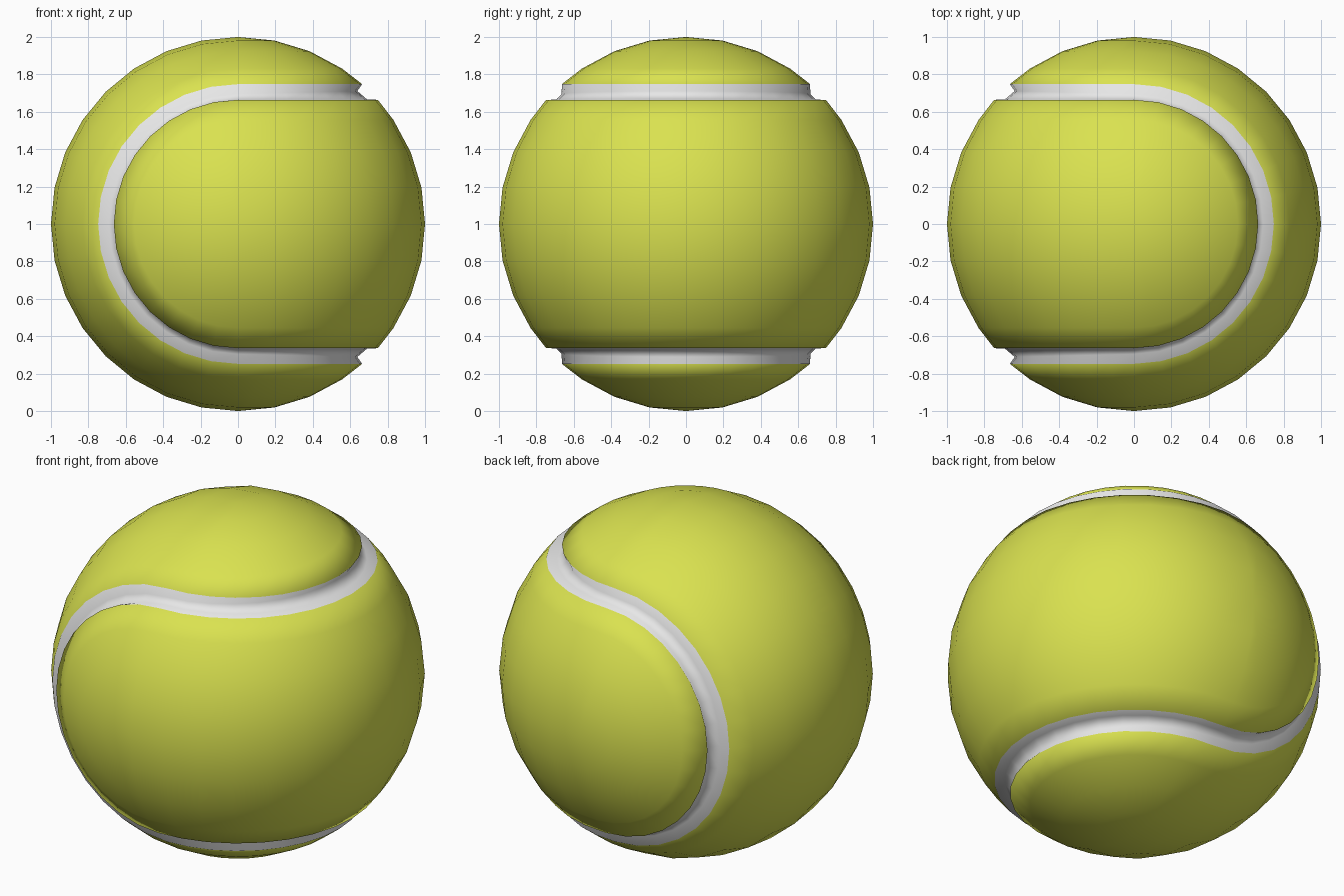
import bpy, bmesh, math
from mathutils import Matrix, Vector

cube = bpy.data.objects.get("Cube")
if cube:
    bpy.data.objects.remove(cube, do_unlink=True)


def make_material(name, colour):
    mat = bpy.data.materials.new(name)
    mat.use_nodes = True
    mat.diffuse_color = colour
    mat.node_tree.nodes["Principled BSDF"].inputs["Base Color"].default_value = colour
    return mat


STEPS = 16                      # segments per half turn
STEP = 180 / STEPS
GROOVE = 3.4                    # half width of the groove in degrees


def half_profile(bulge):
    """(angle, radius, is_seam) from equator to pole, with the groove at 45 degrees.
    bulge is 0 where the two seam halves meet and 1 in the middle of an arc."""
    plain = [(i * STEP, 1.0, False) for i in range(STEPS // 2 + 1)]
    groove = [
        (45 - GROOVE, 1.0, True),
        (43.7 + 0.3 * bulge, 0.962 - 0.003 * bulge, True),
        (46.3 + 1.8 * bulge, 0.962 - 0.007 * bulge, True),
        (45 + GROOVE, 1.0, False),
    ]
    return plain[:4] + groove + plain[5:]


def column(turn):
    """One meridian from the bottom pole to the top pole."""
    upper = half_profile(math.cos(turn))
    points = [(-a, r) for a, r, _ in reversed(upper[1:])] + [(a, r) for a, r, _ in upper]
    result = []
    for angle, radius in points:
        lat = math.radians(angle)
        flat = radius * math.cos(lat)
        result.append(Vector((flat * math.cos(turn), flat * math.sin(turn),
                              radius * math.sin(lat))))
    return result


# Which latitude bands belong to the seam
upper_bands = [seam for _, _, seam in half_profile(0)[:-1]]
bands = upper_bands[::-1] + upper_bands

# Half ball whose seam follows two level arcs
bm = bmesh.new()
grid = [[bm.verts.new(p) for p in column(math.radians(-90 + i * STEP))]
        for i in range(STEPS + 1)]
for left, right in zip(grid, grid[1:]):
    for j, seam in enumerate(bands):
        face = bm.faces.new((left[j], right[j], right[j + 1], left[j + 1]))
        face.material_index = int(seam)
        face.smooth = True

# Same half turned over about the diagonal axis completes the ball
copy = bmesh.ops.duplicate(bm, geom=bm.verts[:] + bm.edges[:] + bm.faces[:])
bmesh.ops.rotate(bm, cent=(0, 0, 0),
                 matrix=Matrix.Rotation(math.pi, 3, Vector((0, 1, 1)).normalized()),
                 verts=[v for v in copy["geom"] if isinstance(v, bmesh.types.BMVert)])
bmesh.ops.remove_doubles(bm, verts=bm.verts[:], dist=0.0005)
bmesh.ops.recalc_face_normals(bm, faces=bm.faces[:])
bmesh.ops.translate(bm, verts=bm.verts[:], vec=(0, 0, 1))

mesh = bpy.data.meshes.new("ball")
bm.to_mesh(mesh)
bm.free()
mesh.materials.append(make_material("yellow_green_felt", (0.70, 0.76, 0.08, 1)))
mesh.materials.append(make_material("white_seam", (0.8, 0.8, 0.8, 1)))
ball = bpy.data.objects.new("ball", mesh)
bpy.context.collection.objects.link(ball)
